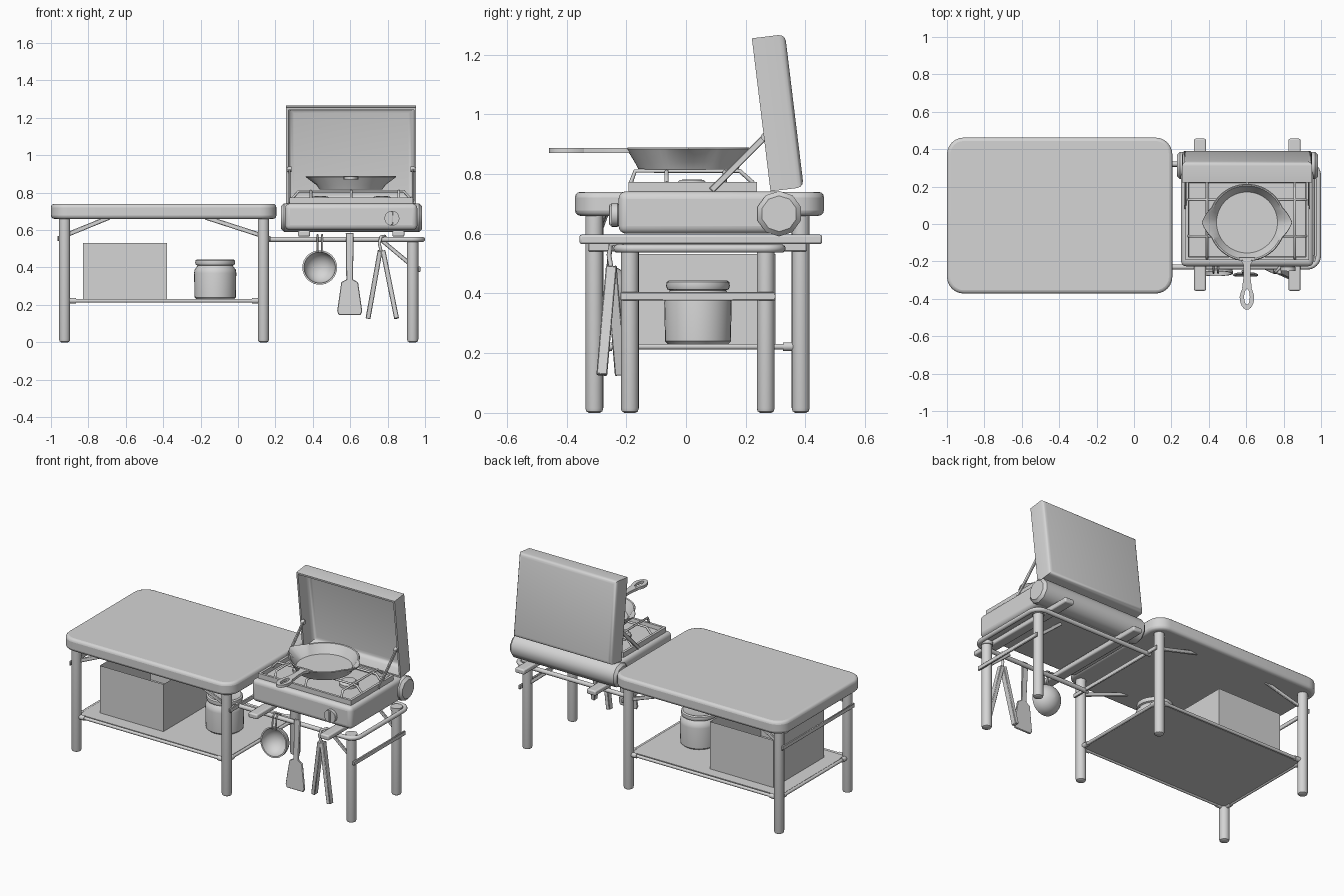
import bpy, bmesh, math
from mathutils import Vector, Matrix

if "Cube" in bpy.data.objects:
    bpy.data.objects.remove(bpy.data.objects["Cube"])

grey = bpy.data.materials.new("plain grey")
grey.diffuse_color = (0.66, 0.66, 0.66, 1)
grey.use_nodes = True
grey.node_tree.nodes["Principled BSDF"].inputs["Base Color"].default_value = grey.diffuse_color


def finish(name, bm, bevel=0, segs=2, angle=35):
    bmesh.ops.recalc_face_normals(bm, faces=bm.faces[:])
    me = bpy.data.meshes.new(name)
    bm.to_mesh(me)
    bm.free()
    ob = bpy.data.objects.new(name, me)
    bpy.context.collection.objects.link(ob)
    me.materials.append(grey)
    bpy.context.view_layer.objects.active = ob
    ob.select_set(True)
    if bevel:
        m = ob.modifiers.new("Bevel", 'BEVEL')
        m.width, m.segments, m.limit_method = bevel, segs, 'ANGLE'
    bpy.ops.object.shade_smooth_by_angle(angle=math.radians(angle))
    ob.select_set(False)
    return ob


def box(name, x, y, z, bevel=0, segs=2):
    bm = bmesh.new()
    bmesh.ops.create_cube(bm, size=1)
    for v in bm.verts:
        v.co = [(r[0] + r[1]) / 2 + c * (r[1] - r[0]) for r, c in zip((x, y, z), v.co)]
    return finish(name, bm, bevel, segs)


def plate(name, pts, depth, mat=Matrix(), bevel=0, segs=2):
    """Extrude a flat outline along its local z."""
    bm = bmesh.new()
    f = bm.faces.new([bm.verts.new((p[0], p[1], 0)) for p in pts])
    ext = bmesh.ops.extrude_face_region(bm, geom=[f])
    for v in ext['geom']:
        if isinstance(v, bmesh.types.BMVert):
            v.co.z += depth
    if len(ext['geom']) and f.is_valid is False or len(bm.faces) == len(pts) + 1:
        bm.faces.new([v for v in bm.verts if abs(v.co.z) < 1e-9][:len(pts)])
    bm.transform(mat)
    return finish(name, bm, bevel, segs)


def beam(name, a, b, w, t, up=(0, 1, 0), bevel=0.003):
    """Flat bar from a to b, t thick along up and w wide across it."""
    a, b = Vector(a), Vector(b)
    d = (b - a).normalized()
    u = Vector(up)
    u = (u - d * u.dot(d)).normalized()
    s = d.cross(u)
    m = Matrix((s, u, d)).transposed().to_4x4()
    m.translation = a
    q = [(-w/2, -t/2), (w/2, -t/2), (w/2, t/2), (-w/2, t/2)]
    return plate(name, q, (b - a).length, m, bevel, 1)


def lathe(name, prof, loc, rot=Matrix(), n=32, warp=None, angle=35):
    """Spin a radius/height profile round the local z axis."""
    bm = bmesh.new()
    rings = []
    for r, z in prof:
        ring = []
        for i in range(n):
            t = 2 * math.pi * i / n
            k = r + (warp(t, z) if warp else 0)
            ring.append(bm.verts.new((k * math.cos(t), k * math.sin(t), z)))
        rings.append(ring)
    for a, b in zip(rings, rings[1:]):
        for i in range(n):
            j = (i + 1) % n
            bm.faces.new((a[i], a[j], b[j], b[i]))
    bm.faces.new(rings[0])
    bm.faces.new(rings[-1])
    bm.transform(Matrix.Translation(loc) @ rot.to_4x4())
    return finish(name, bm, angle=angle)


def tube(name, pts, r, res=3):
    cu = bpy.data.curves.new(name, 'CURVE')
    cu.dimensions, cu.bevel_depth, cu.bevel_resolution = '3D', r, res
    cu.use_fill_caps = True
    sp = cu.splines.new('POLY')
    sp.points.add(len(pts) - 1)
    for p, c in zip(sp.points, pts):
        p.co = (*c, 1)
    ob = bpy.data.objects.new(name, cu)
    bpy.context.collection.objects.link(ob)
    cu.materials.append(grey)
    return ob


def rounded(x, y, r, n=6):
    """Outline of a rectangle with round corners."""
    out = []
    for k, (cx, cy) in enumerate(((x[1]-r, y[1]-r), (x[0]+r, y[1]-r), (x[0]+r, y[0]+r), (x[1]-r, y[0]+r))):
        out += [(cx + r*math.cos((k + i/n)*math.pi/2), cy + r*math.sin((k + i/n)*math.pi/2)) for i in range(n + 1)]
    return out


def leg(name, x, y, top):
    lathe(name, [(0.018, 0), (0.027, 0.005), (0.03, 0.016), (0.03, top)], (x, y, 0), n=20)


RX = lambda a: Matrix.Rotation(a, 3, 'X')

# Table top, legs, braces, end bars and shelf clamps
plate("table_top", rounded((-1, 0.205), (-0.372, 0.462), 0.09), 0.08, Matrix.Translation((0, 0, 0.66)), 0.018, 3)
LX, LY = (-0.927, 0.136), (-0.307, 0.384)
for x, s, run in zip(LX, (-1, 1), (0.24, 0.31)):
    for y, o in zip(LY, (1, -1)):
        leg("table_leg", x, y, 0.67)
        beam("table_brace", (x + s*0.025, y, 0.56), (x - s*run, y + o*0.04, 0.668), 0.024, 0.012)
        tube("shelf_clamp", [(x, y, 0.222), (x - s*0.06, y, 0.222)], 0.015)
        tube("shelf_clamp", [(x, y, 0.222), (x, y + o*0.06, 0.222)], 0.015)
    beam("table_end_bar", (x + s*0.034, LY[0] - 0.02, 0.555), (x + s*0.034, LY[1] + 0.02, 0.555), 0.028, 0.01, (1, 0, 0))

# Lower shelf
box("shelf", (-0.92, 0.128), (-0.295, 0.37), (0.218, 0.23))
for y in LY:
    tube("shelf_rail", [(LX[0], y, 0.222), (LX[1], y, 0.222)], 0.01)
for x in LX:
    tube("shelf_end_rail", [(x, LY[0], 0.222), (x, LY[1], 0.222)], 0.01)

# Open storage box
bm = bmesh.new()
bmesh.ops.create_cube(bm, size=1, matrix=Matrix.Translation((-0.605, 0.045, 0.381)) @ Matrix.Diagonal((0.45, 0.51, 0.302, 1)))
top = [f for f in bm.faces if f.normal.z > 0.9]
bmesh.ops.inset_region(bm, faces=top, thickness=0.012)
bmesh.ops.translate(bm, verts=top[0].verts, vec=(0, 0, -0.28))
finish("storage_box", bm)

# Jar with ring lid
lathe("jar", [(0.1, 0.23), (0.11, 0.24), (0.113, 0.37), (0.11, 0.388), (0.1, 0.402), (0.094, 0.41),
              (0.103, 0.414), (0.107, 0.425), (0.105, 0.438), (0.096, 0.444), (0.085, 0.44)], (-0.122, 0.04, 0))

# Side stand: looped rail, legs, end bar and braces
loop = [(0.15, 0.32)]
for k in (0, 1):
    for i in range(7):
        t = math.pi/2 * (1 - k - i/6)
        loop.append((0.926 + 0.06*math.cos(t), (0.26, -0.17)[k] + 0.06*math.sin(t)))
loop.append((0.15, -0.23))
tube("stand_rail", [(x, y, 0.55) for x, y in loop], 0.014)
for y in (-0.188, 0.267):
    leg("stand_leg", 0.934, y, 0.55)
    tube("stand_leg_cap", [(0.934, y, 0.54), (0.934, y, 0.562)], 0.036)
    beam("stand_brace", (0.96, y, 0.385), (0.765, y, 0.548), 0.022, 0.012)
beam("stand_end_bar", (0.969, -0.22, 0.39), (0.969, 0.3, 0.39), 0.028, 0.012, (1, 0, 0))
for x in (0.353, 0.858):
    box("support_bar", (x - 0.032, x + 0.032), (-0.357, 0.456), (0.565, 0.597), 0.008)

# Stove body, hinge barrel and knob
box("stove_body", (0.252, 0.959), (-0.226, 0.33), (0.6, 0.742), 0.026, 4)
lathe("hinge_barrel", [(0.06, -0.378), (0.076, -0.362), (0.076, 0.362), (0.06, 0.378)], (0.607, 0.312, 0.667),
      Matrix.Rotation(math.pi/2, 3, 'Y'), 10, angle=42)
lathe("knob", [(0.034, 0), (0.04, 0.006), (0.04, 0.026)], (0.823, -0.224, 0.663), RX(math.pi/2), 20)
box("knob_grip", (0.817, 0.829), (-0.257, -0.245), (0.628, 0.698), 0.003)

# Raised hob with sunken centre
bm = bmesh.new()
bmesh.ops.create_cube(bm, size=1, matrix=Matrix.Translation((0.605, 0.022, 0.755)) @ Matrix.Diagonal((0.66, 0.43, 0.036, 1)))
top = [f for f in bm.faces if f.normal.z > 0.9]
bmesh.ops.inset_region(bm, faces=top, thickness=0.022)
bmesh.ops.inset_region(bm, faces=top, thickness=0.004)
bmesh.ops.translate(bm, verts=top[0].verts, vec=(0, 0, -0.025))
finish("hob", bm)

# Burners and wire grate
for x in (0.44, 0.77):
    lathe("burner", [(0.055, 0.745), (0.055, 0.765), (0.04, 0.78), (0.02, 0.782)], (x, 0.02, 0), n=20)
for y in (-0.065, 0.13):
    tube("grate_wire", [(0.29, y, 0.77), (0.325, y, 0.808), (0.885, y, 0.808), (0.92, y, 0.77)], 0.007, 2)
for x in (0.39, 0.605, 0.86):
    tube("grate_wire", [(x, -0.185, 0.77), (x, -0.17, 0.81), (x, 0.18, 0.81), (x, 0.225, 0.77)], 0.007, 2)

# Lid shell, open at the front and leaning back
ang = math.atan2(0.063, 0.517)
lm = Matrix.Translation((0.605, 0.283, 0.742)) @ Matrix.Rotation(ang, 4, 'X')
bm = bmesh.new()
bmesh.ops.create_cube(bm, size=1, matrix=lm @ Matrix.Translation((0, 0.056, 0.258)) @ Matrix.Diagonal((0.695, 0.112, 0.516, 1)))
bm.normal_update()
back = [f for f in bm.faces if f.normal.y > 0.9]
bmesh.ops.bevel(bm, geom=back[0].edges[:], offset=0.022, segments=3, profile=0.5, affect='EDGES')
bm.normal_update()
front = [f for f in bm.faces if f.normal.y < -0.9]
bmesh.ops.inset_region(bm, faces=front, thickness=0.016)
ext = bmesh.ops.extrude_face_region(bm, geom=front)
floor = [v for v in ext['geom'] if isinstance(v, bmesh.types.BMVert)]
bmesh.ops.translate(bm, verts=floor, vec=lm.to_3x3() @ Vector((0, 0.095, 0)))
bmesh.ops.delete(bm, geom=[f for f in front if f.is_valid], context='FACES_ONLY')
rim = [e for f in ext['geom'] if isinstance(f, bmesh.types.BMFace) for e in f.edges]
bmesh.ops.bevel(bm, geom=rim, offset=0.03, segments=4, profile=0.5, affect='EDGES')
finish("lid", bm)
for x in (0.276, 0.934):
    beam("lid_arm", (x, 0.085, 0.745), (x, 0.275, 0.935), 0.022, 0.01, (1, 0, 0))
    lathe("lid_arm_pivot", [(0.014, -0.011), (0.014, 0.011)], (x, 0.265, 0.925), Matrix.Rotation(math.pi/2, 3, 'Y'), 12)

# Frying pan with two pouring lips and a looped handle
lip = lambda t, z: 0.036 * max(0, 1 - abs(math.asin(math.sin(t))) / 0.4) * max(0, z - 0.835) / 0.05
lathe("pan", [(0.168, 0.817), (0.18, 0.84), (0.207, 0.884), (0.203, 0.888), (0.196, 0.885), (0.163, 0.83)],
      (0.604, 0.008, 0), n=64, warp=lip)
bm = bmesh.new()
N = 24
ring = [2 * math.pi * i / N for i in range(N)]
hole = [(0.604 + 0.015*math.cos(t), -0.39 + 0.042*math.sin(t)) for t in ring]
rim = [(0.604 + 0.039*math.cos(t) * (1 - 0.25*max(0, math.sin(t))), -0.39 + 0.068*math.sin(t)) for t in ring]
vs = [[[bm.verts.new((*p, z)) for p in r] for r in (hole, rim)] for z in (0.87, 0.887)]
for i in range(N):
    j = (i + 1) % N
    for z in (0, 1):
        bm.faces.new((vs[z][0][i], vs[z][0][j], vs[z][1][j], vs[z][1][i]))
    for r in (0, 1):
        bm.faces.new((vs[0][r][i], vs[0][r][j], vs[1][r][j], vs[1][r][i]))
finish("pan_handle_loop", bm)
plate("pan_handle", [(0.562, -0.18), (0.586, -0.22), (0.586, -0.28), (0.578, -0.342), (0.63, -0.342), (0.622, -0.28),
                     (0.622, -0.22), (0.646, -0.18)], 0.0165, Matrix.Translation((0, 0, 0.8702)))

# Hanging ladle: deep bowl opens to the front
arc = [math.radians(a) for a in (88, 75, 60, 45, 30, 15, 0)]
bowl = [(0.093*math.cos(a), -0.09*math.sin(a)) for a in arc] + [(0.084*math.cos(a), -0.081*math.sin(a)) for a in reversed(arc)]
lathe("ladle_bowl", bowl, (0.437, -0.265, 0.4), RX(math.pi/2 - 0.15))
for x in (0.425, 0.45):
    tube("ladle_handle", [(x, -0.262, 0.48), (x, -0.255, 0.56), (x, -0.235, 0.575), (x, -0.21, 0.56)], 0.005, 2)

# Hanging spatula
sm = Matrix.Translation((0.597, -0.246, 0.585)) @ Matrix.Rotation(math.pi/2 - 0.05, 4, 'X')
plate("spatula", [(-0.021, 0), (0.021, 0), (0.018, -0.25), (0.045, -0.265), (0.067, -0.42), (0.058, -0.44),
                  (-0.058, -0.44), (-0.067, -0.42), (-0.045, -0.265), (-0.018, -0.25)], 0.012, sm, 0.003, 1)

# Hanging tongs, arms spread diagonally
for x, y in ((0.695, -0.22), (0.848, -0.282)):
    beam("tongs_arm", (0.767 + (x - 0.767)*0.1, -0.25, 0.49), (x, y, 0.127), 0.026, 0.036)
tube("tongs_hook", [(0.767, -0.25, 0.48), (0.755, -0.258, 0.53), (0.765, -0.25, 0.565), (0.785, -0.225, 0.568),
                    (0.79, -0.21, 0.55)], 0.008, 2)
